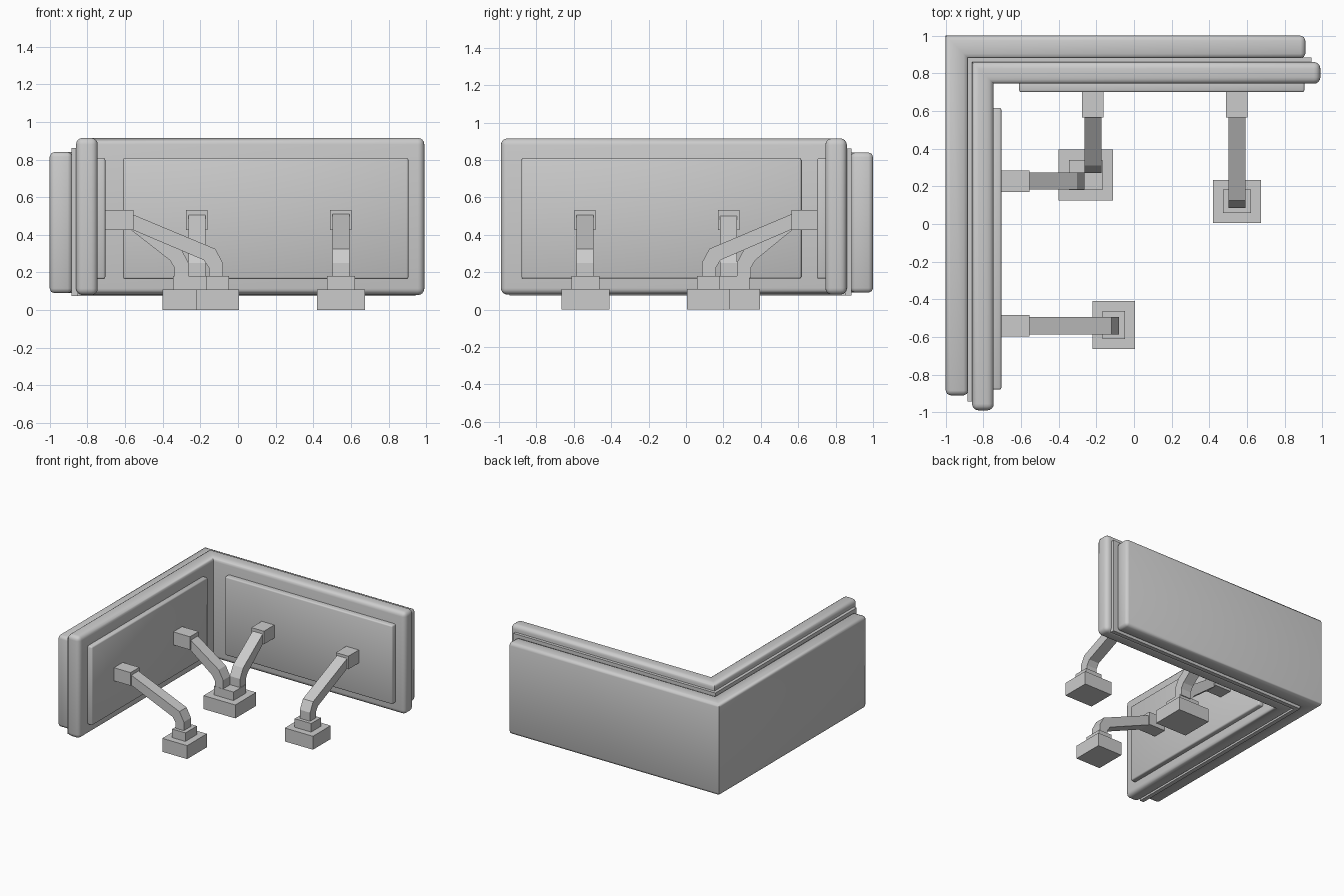
import bpy, bmesh, math
from mathutils import Vector

cube = bpy.data.objects.get("Cube")
if cube:
    bpy.data.objects.remove(cube, do_unlink=True)

grey = bpy.data.materials.new("light_grey")
grey.use_nodes = True
colour = (0.6, 0.6, 0.6, 1)
grey.diffuse_color = colour
grey.node_tree.nodes["Principled BSDF"].inputs["Base Color"].default_value = colour


def finish(name, bm, smooth=False):
    bmesh.ops.recalc_face_normals(bm, faces=bm.faces)
    mesh = bpy.data.meshes.new(name)
    bm.to_mesh(mesh)
    bm.free()
    obj = bpy.data.objects.new(name, mesh)
    bpy.context.collection.objects.link(obj)
    mesh.materials.append(grey)
    if smooth:
        bpy.ops.object.select_all(action="DESELECT")
        obj.select_set(True)
        bpy.context.view_layer.objects.active = obj
        bpy.ops.object.shade_smooth_by_angle(angle=math.radians(50))
    return obj


def prism(points, offset):
    """Extrude a flat outline of 3D points along an offset."""
    bm = bmesh.new()
    face = bm.faces.new([bm.verts.new(p) for p in points])
    new = bmesh.ops.extrude_face_region(bm, geom=[face])["geom"]
    verts = [v for v in new if isinstance(v, bmesh.types.BMVert)]
    bmesh.ops.translate(bm, verts=verts, vec=Vector(offset))
    return bm


def box(name, x, y, z, bevel=0):
    outline = [(x[0], y[0], z[0]), (x[1], y[0], z[0]), (x[1], y[1], z[0]), (x[0], y[1], z[0])]
    bm = prism(outline, (0, 0, z[1] - z[0]))
    if bevel:
        bmesh.ops.bevel(bm, geom=bm.edges[:], offset=bevel, segments=2, profile=0.5, affect="EDGES")
    return finish(name, bm, bevel > 0)


def corner_layer(name, inner, outer, end, z0, z1, bevel, segments):
    """L-shaped wall layer, rounded everywhere but at the two corner seams."""
    outline = [(-outer, -end), (-inner, -end), (-inner, inner), (end, inner), (end, outer), (-outer, outer)]
    bm = prism([(x, y, z0) for x, y in outline], (0, 0, z1 - z0))
    seams = {(-inner, inner), (-outer, outer)}

    def is_seam(edge):
        return all(any(abs(v.co.x - x) + abs(v.co.y - y) < 1e-4 for x, y in seams)
                   for v in edge.verts)

    edges = [e for e in bm.edges if not is_seam(e)]
    if bevel:
        bmesh.ops.bevel(bm, geom=edges, offset=bevel, segments=segments, profile=0.5, affect="EDGES")
    finish(name, bm, bevel > 0)


# Wall layers: back shell, thin middle plate, rounded front frame
corner_layer("back_shell", 0.88, 1.0, 0.91, 0.09, 0.84, 0.025, 2)
corner_layer("middle_plate", 0.85, 0.885, 0.943, 0.075, 0.86, 0, 1)
corner_layer("front_frame", 0.745, 0.86, 0.99, 0.08, 0.915, 0.035, 4)

# Raised inner panels
box("back_panel", (-0.61, 0.905), (0.70, 0.77), (0.165, 0.808), 0.01)
box("side_panel", (-0.77, -0.705), (-0.88, 0.617), (0.165, 0.808), 0.01)


def arm(name, along, centre, tip):
    """Bent strut and wall bracket; along is 'y' (back wall) or 'x' (side wall)."""
    profile = [(0.58, 0.517), (tip + 0.04, 0.325), (tip, 0.25), (tip, 0.17),
               (tip + 0.075, 0.17), (tip + 0.075, 0.225), (tip + 0.1, 0.265), (0.58, 0.435)]
    half, wide = 0.046, 0.057
    across = (centre - wide, centre + wide)
    if along == "y":
        bm = prism([(centre - half, d, z) for d, z in profile], (2 * half, 0, 0))
        box(name + "_bracket", across, (0.565, 0.72), (0.425, 0.532))
    else:
        bm = prism([(-d, centre - half, z) for d, z in profile], (0, 2 * half, 0))
        box(name + "_bracket", (-0.72, -0.555), across, (0.425, 0.532))
    finish(name + "_strut", bm)


def foot(name, x, y, inset):
    box(name + "_base", x, y, (0, 0.11))
    box(name + "_step", (x[0] + inset, x[1] - inset), (y[0] + inset, y[1] - inset), (0.11, 0.18))


# Struts
arm("back_outer", "y", 0.547, 0.085)
arm("back_corner", "y", -0.218, 0.272)
arm("side_outer", "x", -0.54, 0.08)
arm("side_corner", "x", 0.228, 0.262)

# Stepped feet, the corner one shared by two struts
foot("back_foot", (0.42, 0.675), (0.005, 0.235), 0.053)
foot("side_foot", (-0.22, 0.005), (-0.665, -0.41), 0.053)
foot("corner_foot", (-0.4, -0.112), (0.125, 0.395), 0.055)
